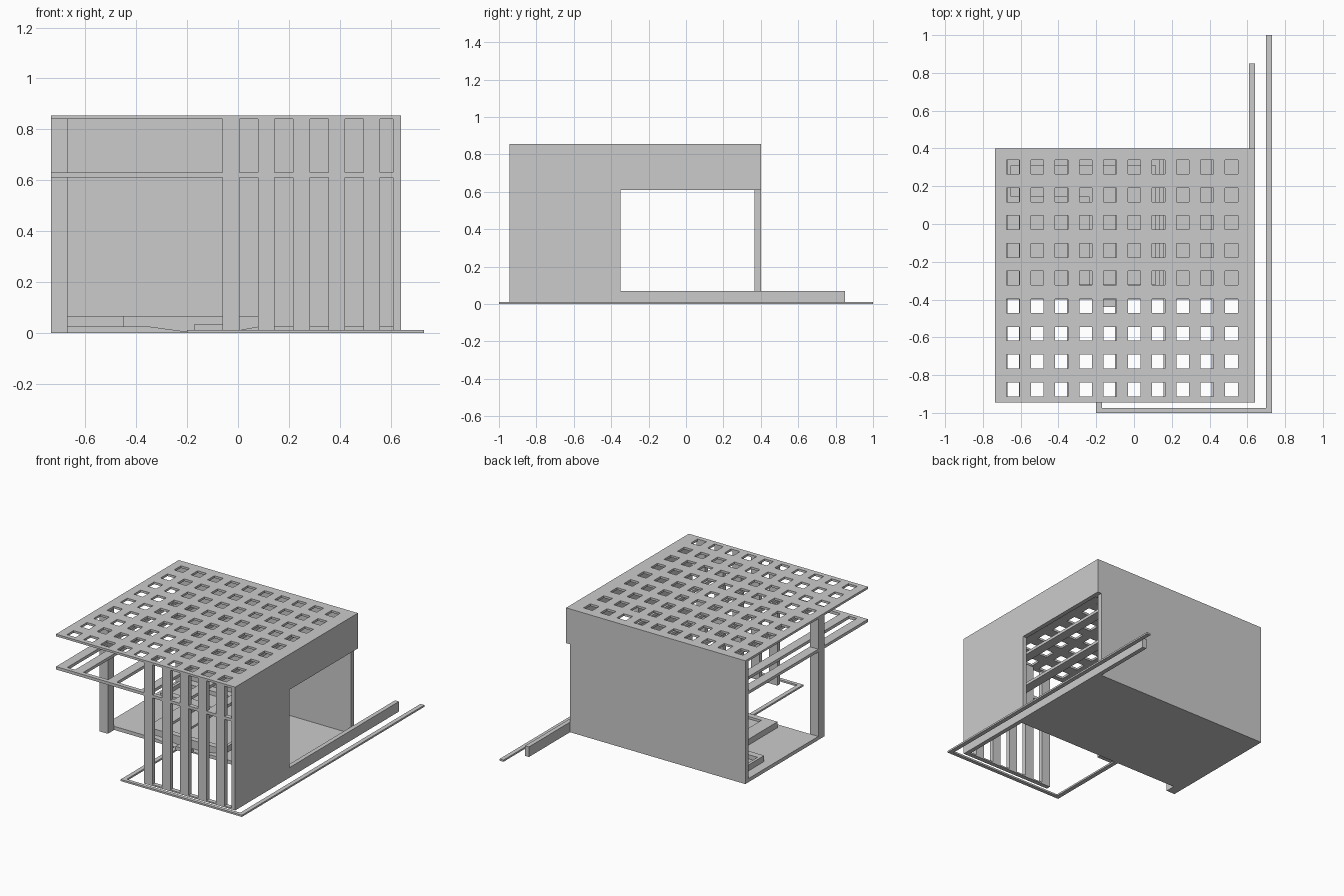
import bpy, bmesh

if "Cube" in bpy.data.objects:
    bpy.data.objects.remove(bpy.data.objects["Cube"])


def finish(bm, name):
    bmesh.ops.recalc_face_normals(bm, faces=bm.faces[:])
    me = bpy.data.meshes.new(name)
    bm.to_mesh(me)
    bm.free()
    ob = bpy.data.objects.new(name, me)
    bpy.context.collection.objects.link(ob)
    return ob


def raise_faces(bm, vec):
    r = bmesh.ops.extrude_face_region(bm, geom=bm.faces[:])
    bmesh.ops.translate(bm, vec=vec,
                        verts=[g for g in r['geom'] if isinstance(g, bmesh.types.BMVert)])


def prism(name, pts, vec):
    bm = bmesh.new()
    bm.faces.new([bm.verts.new(p) for p in pts])
    raise_faces(bm, vec)
    # keep the starting cap so the solid is closed
    return finish(bm, name)


def box(name, x0, x1, y0, y1, z0, z1):
    return prism(name, [(x0, y0, z0), (x1, y0, z0), (x1, y1, z0), (x0, y1, z0)], (0, 0, z1 - z0))


def lattice(name, xs, ys, z0, z1):
    """Plate whose odd cells in both directions are open."""
    bm = bmesh.new()
    v = [[bm.verts.new((x, y, z0)) for y in ys] for x in xs]
    for i in range(len(xs) - 1):
        for j in range(len(ys) - 1):
            if not (i % 2 and j % 2):
                bm.faces.new((v[i][j], v[i + 1][j], v[i + 1][j + 1], v[i][j + 1]))
    raise_faces(bm, (0, 0, z1 - z0))
    return finish(bm, name)


def ring(name, outer, inner, z0, z1):
    bm = bmesh.new()
    o = [bm.verts.new((x, y, z0)) for x, y in outer]
    n = [bm.verts.new((x, y, z0)) for x, y in inner]
    for i in range(len(o)):
        k = (i + 1) % len(o)
        bm.faces.new((o[i], o[k], n[k], n[i]))
    raise_faces(bm, (0, 0, z1 - z0))
    return finish(bm, name)


X0, X1, Y0, Y1 = -0.735, 0.64, -0.945, 0.40

# Perforated roof: 10 x 9 square openings
xs, ys = [X0], [Y0]
for i in range(10):
    c = -0.641 + i * 0.1285
    xs += [c - 0.034, c + 0.034]
for j in range(9):
    c = -0.875 + j * 0.147
    ys += [c - 0.037, c + 0.037]
lattice("roof_grid", xs + [X1], ys + [Y1], 0.84, 0.855)

# Lower sunshade with long slots running front to back
bars = [X0, -0.67]
for i in range(5):
    a = -0.61 + i * 0.255
    bars += [a, a + 0.065]
lattice("sunshade", bars + [0.61, 0.625], [Y0, -0.915, 0.34, 0.37], 0.61, 0.63)

# Back wall and right wall with its large opening
box("back_wall", X0, 0.61, 0.365, Y1, 0, 0.84)
prism("right_wall", [(0.61, Y0, 0), (0.61, 0.85, 0), (0.61, 0.85, 0.07), (0.61, -0.35, 0.07),
                     (0.61, -0.35, 0.61), (0.61, Y1, 0.61), (0.61, Y1, 0.84), (0.61, Y0, 0.84)],
      (0.03, 0, 0))

# Left column and front fins
box("left_column", X0, -0.67, -0.47, -0.40, 0, 0.84)
for i in range(5):
    a = -0.06 + i * 0.1385
    box(f"front_fin_{i + 1}", a, a + 0.065, Y0, -0.915, 0, 0.84)
box("fin_sill", -0.06, 0.61, Y0, -0.915, 0, 0.01)

# Floor slab, with a dipped front edge
box("floor", X0, 0.61, -0.36, 0.365, 0, 0.025)
prism("floor_front", [(x, -0.40, z) for x, z in
                      [(X0, 0), (0.61, 0), (0.61, 0.025), (0.08, 0.025), (0, 0.01),
                       (-0.21, 0.006), (-0.35, 0.025), (X0, 0.025)]], (0, 0.04, 0))

# L-shaped raised basin with a rim and an inner step
outer = [(-0.67, 0.365), (-0.67, 0.10), (-0.45, 0.10), (-0.45, -0.36), (0.135, -0.36), (0.135, 0.365)]
inner = [(-0.65, 0.31), (-0.65, 0.145), (-0.355, 0.145), (-0.355, -0.32), (0.115, -0.32), (0.115, 0.31)]
ring("basin_rim", outer, inner, 0.025, 0.066)
prism("basin_floor", [(x, y, 0.025) for x, y in inner], (0, 0, 0.012))
box("basin_step", -0.355, -0.235, -0.32, 0.145, 0.037, 0.05)

# Ground kerb around the front and right side, and a small entry step
prism("ground_kerb", [(-0.2, -0.40, 0), (-0.2, -1, 0), (0.73, -1, 0), (0.73, 1, 0), (0.70, 1, 0),
                      (0.70, -0.975, 0), (-0.17, -0.975, 0), (-0.17, -0.40, 0)], (0, 0, 0.012))
box("entry_step", -0.17, -0.06, -0.44, -0.40, 0.01, 0.035)
